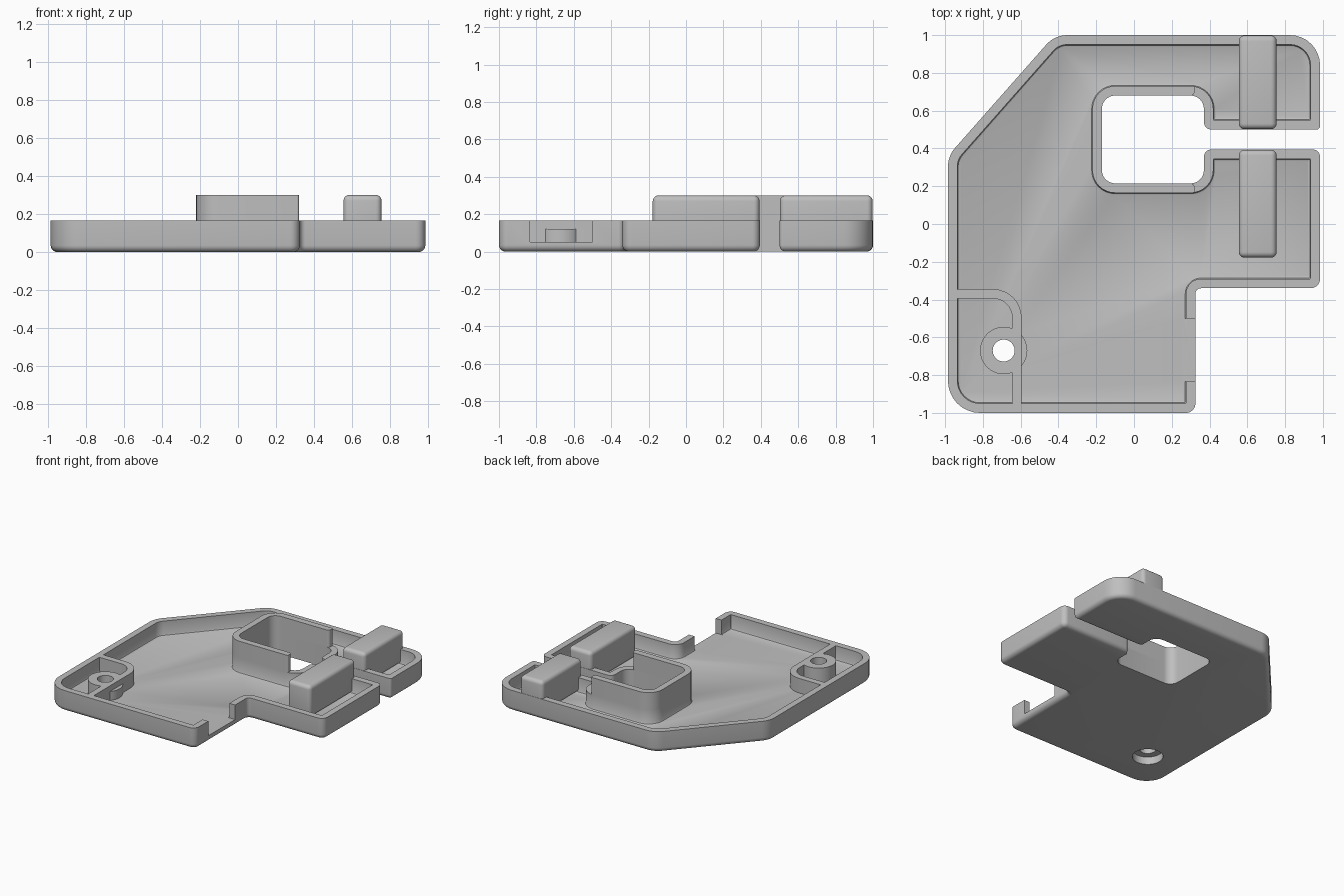
import bpy
import bmesh
from math import pi, sin, cos, tan, radians
from mathutils import Vector

if "Cube" in bpy.data.objects:
    bpy.data.objects.remove(bpy.data.objects["Cube"], do_unlink=True)

grey = bpy.data.materials.new("plain grey")
grey.use_nodes = True
grey.diffuse_color = (0.52, 0.52, 0.52, 1)
grey.node_tree.nodes["Principled BSDF"].inputs["Base Color"].default_value = grey.diffuse_color

TOP, FLOOR, WALL, TALL = 0.165, 0.05, 0.05, 0.3


def rounded_ring(corners, dists, seg=8):
    """Inset a counter-clockwise (x, y, radius) outline by one distance per edge."""
    n = len(corners)
    pts = [Vector(c[:2]) for c in corners]
    dirs = [(pts[(i + 1) % n] - pts[i]).normalized() for i in range(n)]
    ring = []
    for i in range(n):
        a, b = dirs[i - 1], dirs[i]
        da, db = dists[i - 1], dists[i]
        turn = a.x * b.y - a.y * b.x
        p = pts[i] + (b * da - a * db) / turn
        r = corners[i][2]
        r = max(r - max(da, db), 0.004) if turn > 0 else r + min(da, db)
        angle = a.angle(b)
        normal = Vector((-a.y, a.x)) * (1 if turn > 0 else -1)
        centre = p - a * r * tan(angle / 2) + normal * r
        for k in range(seg + 1):
            t = angle * k / seg
            ring.append(centre - normal * r * cos(t) + a * r * sin(t))
    return ring


def finish(name, bm):
    bmesh.ops.recalc_face_normals(bm, faces=bm.faces)
    mesh = bpy.data.meshes.new(name)
    bm.to_mesh(mesh)
    bm.free()
    mesh.materials.append(grey)
    ob = bpy.data.objects.new(name, mesh)
    bpy.context.collection.objects.link(ob)
    return ob


def loft(name, corners, layers, flat_edges=()):
    """Stack inset copies of an outline; layers are (z, inset)."""
    bm = bmesh.new()
    rings = []
    for z, d in layers:
        dists = [0 if i in flat_edges else d for i in range(len(corners))]
        rings.append([bm.verts.new((p.x, p.y, z)) for p in rounded_ring(corners, dists)])
    n = len(rings[0])
    for low, high in zip(rings, rings[1:]):
        for i in range(n):
            j = (i + 1) % n
            bm.faces.new((low[i], low[j], high[j], high[i]))
    bm.faces.new(rings[0][::-1])
    bm.faces.new(rings[-1])
    return finish(name, bm)


def box(name, x0, x1, y0, y1, z0, z1):
    bm = bmesh.new()
    bmesh.ops.create_cube(bm, size=1)
    for v in bm.verts:
        v.co = ((x0 + x1) / 2 + v.co.x * (x1 - x0),
                (y0 + y1) / 2 + v.co.y * (y1 - y0),
                (z0 + z1) / 2 + v.co.z * (z1 - z0))
    return finish(name, bm)


def cylinder(name, x, y, r, z0, z1):
    bm = bmesh.new()
    bmesh.ops.create_cone(bm, cap_ends=True, segments=48, radius1=r, radius2=r, depth=z1 - z0)
    bmesh.ops.translate(bm, verts=bm.verts, vec=(x, y, (z0 + z1) / 2))
    return finish(name, bm)


def activate(ob):
    bpy.ops.object.select_all(action='DESELECT')
    ob.select_set(True)
    bpy.context.view_layer.objects.active = ob


def cut(targets, tool):
    for ob in targets:
        mod = ob.modifiers.new("cut", 'BOOLEAN')
        mod.operation, mod.solver, mod.object = 'DIFFERENCE', 'EXACT', tool
        activate(ob)
        bpy.ops.object.modifier_apply(modifier=mod.name)
    bpy.data.objects.remove(tool, do_unlink=True)


# Tray outline, running in around the slot and the window
outline = [(-0.985, -1, 0.17), (0.325, -1, 0.05), (0.325, -0.34, 0.03), (0.985, -0.34, 0.05),
           (0.985, 0.395, 0.04), (0.37, 0.395, 0.04), (0.37, 0.215, 0.07), (-0.17, 0.215, 0.07),
           (-0.17, 0.68, 0.07), (0.37, 0.68, 0.07), (0.37, 0.5, 0.04), (0.985, 0.5, 0.02),
           (0.985, 1, 0.16), (-0.42, 1, 0.15), (-0.985, 0.36, 0.15)]
window_edges = range(5, 10)

# Tray body with a rounded lower edge
R = 0.035
angles = [pi / 2 * k / 5 for k in range(6)]
fillet = [(R * (1 - cos(t)), R * (1 - sin(t))) for t in angles]
tray = loft("tray", outline, fillet + [(TOP, 0)], window_edges)

# Hollow interior and the side notch
cut([tray], loft("cavity", outline, [(FLOOR, WALL + 0.012), (FLOOR + 0.004, WALL + 0.004),
                                     (FLOOR + 0.012, WALL), (TALL, WALL)]))
cut([tray], box("notch", 0.26, 0.4, -0.835, -0.5, FLOOR, TALL))

# Raised wall around the window
window_wall = loft("window_wall",
                   [(0.32, 0.165, 0.01), (0.32, 0.215, 0.02), (-0.17, 0.215, 0.07), (-0.17, 0.68, 0.07),
                    (0.32, 0.68, 0.02), (0.32, 0.73, 0.01), (-0.22, 0.73, 0.12), (-0.22, 0.165, 0.12)],
                   [(TOP, 0), (TALL, 0)])

# Curved divider closing off the screw corner
divider = loft("corner_divider",
               [(-0.935, -0.395, 0.004), (-0.645, -0.395, 0.1), (-0.645, -0.95, 0.004),
                (-0.595, -0.95, 0.004), (-0.595, -0.345, 0.15), (-0.935, -0.345, 0.004)],
               [(FLOOR, 0), (TOP, 0)])

# Screw boss, lower on the side outside the divider
bx, by = -0.69, -0.67
boss = cylinder("screw_boss", bx, by, 0.125, FLOOR, TOP)
cut([boss], box("step", -0.595, -0.4, -1, -0.4, 0.12, TALL))
screw_parts = [tray, divider, boss]
cut(screw_parts, cylinder("screw_hole", bx, by, 0.058, -0.1, TALL))
cut(screw_parts, cylinder("screw_recess", bx, by, 0.11, -0.1, 0.06))

# Two raised blocks on either side of the slot
blocks = []
for name, y0, y1 in (("front_block", -0.178, 0.393), ("back_block", 0.502, 0.998)):
    block = box(name, 0.555, 0.755, y0, y1, FLOOR, TALL)
    mod = block.modifiers.new("rounding", 'BEVEL')
    mod.width, mod.segments = 0.03, 5
    activate(block)
    bpy.ops.object.modifier_apply(modifier=mod.name)
    blocks.append(block)

for ob in [tray, window_wall, divider, boss] + blocks:
    activate(ob)
    bpy.ops.object.shade_smooth_by_angle(angle=radians(30))
